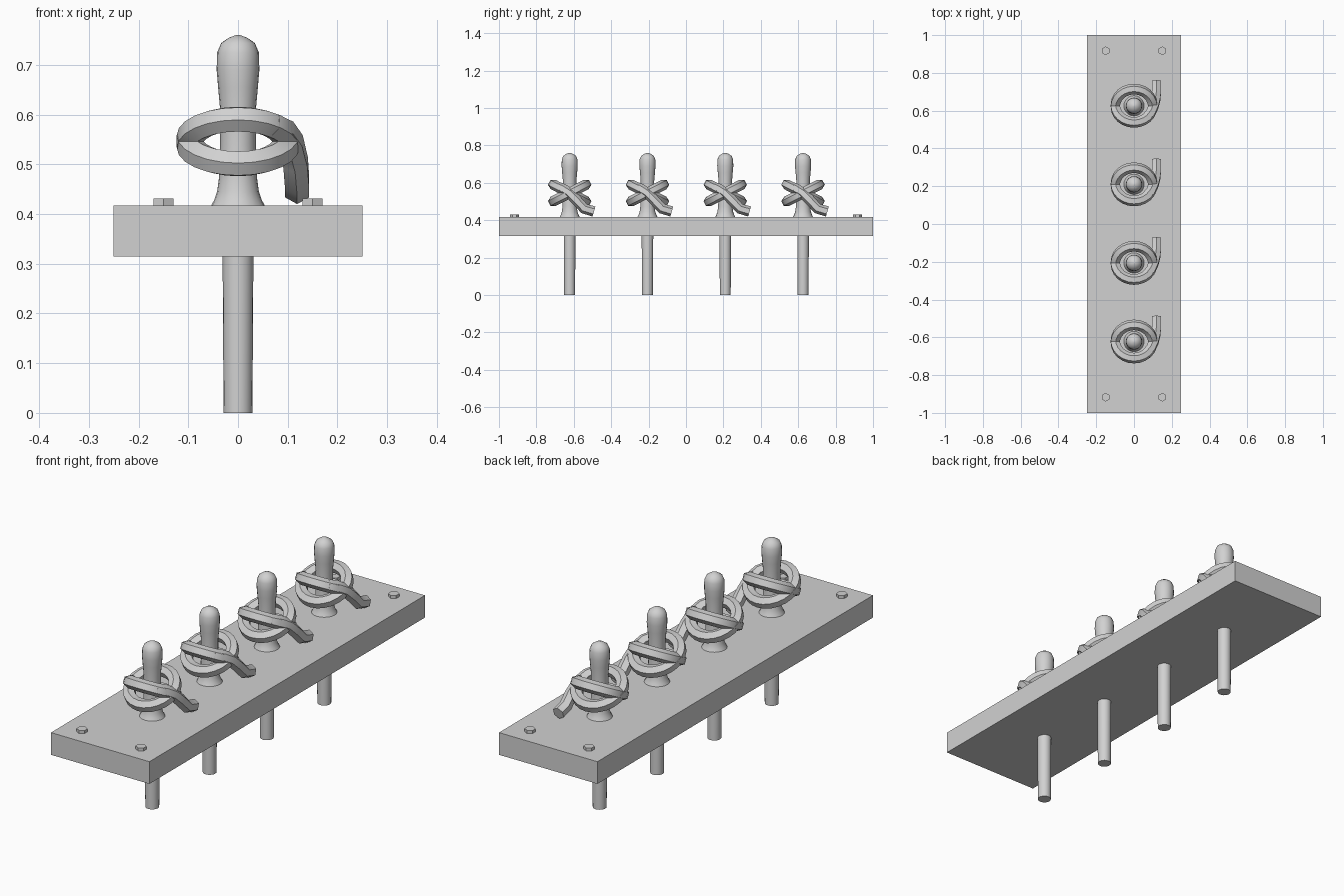
import bpy, bmesh, math
from mathutils import Vector

if "Cube" in bpy.data.objects:
    bpy.data.objects.remove(bpy.data.objects["Cube"])

grey = bpy.data.materials.new("plain grey")
grey.diffuse_color = (0.64, 0.64, 0.64, 1)
grey.use_nodes = True
grey.node_tree.nodes["Principled BSDF"].inputs["Base Color"].default_value = grey.diffuse_color


def finish(name, bm, smooth=True):
    bmesh.ops.recalc_face_normals(bm, faces=bm.faces)
    me = bpy.data.meshes.new(name)
    bm.to_mesh(me)
    bm.free()
    me.materials.append(grey)
    ob = bpy.data.objects.new(name, me)
    bpy.context.collection.objects.link(ob)
    if smooth:
        bpy.ops.object.select_all(action='DESELECT')
        ob.select_set(True)
        bpy.context.view_layer.objects.active = ob
        bpy.ops.object.shade_smooth_by_angle(angle=math.radians(35))
    return ob


def skin(bm, rings, closed):
    """Bridge a list of vertex rings, capping the ends of open ones."""
    n, m = len(rings), len(rings[0])
    for i in range(n if closed else n - 1):
        a, b = rings[i], rings[(i + 1) % n]
        for j in range(m):
            k = (j + 1) % m
            bm.faces.new((a[j], a[k], b[k], b[j]))
    if not closed:
        bm.faces.new(rings[0])
        bm.faces.new(rings[-1])


def hex_tube(bm, pts, normal, r, closed):
    """Sweep a hexagonal rope section along points."""
    n, rings = len(pts), []
    for i, p in enumerate(pts):
        if closed:
            t = pts[(i + 1) % n] - pts[i - 1]
        else:
            t = pts[min(i + 1, n - 1)] - pts[max(i - 1, 0)]
        t.normalize()
        side = t.cross(normal).normalized()
        up = side.cross(t)
        ring = []
        for k in range(6):
            a = math.radians(30 + 60 * k)
            ring.append(bm.verts.new(p + side * (r * math.cos(a)) + up * (r * math.sin(a))))
        rings.append(ring)
    skin(bm, rings, closed)


# Rail plank
bm = bmesh.new()
bmesh.ops.create_cube(bm, size=1)
for v in bm.verts:
    v.co = (v.co.x * 0.5, v.co.y * 2, v.co.z * 0.102 + 0.366)
finish("rail_plank", bm, False)

# Hexagonal bolts at the corners
for x in (-0.15, 0.15):
    for y in (-0.917, 0.917):
        bm = bmesh.new()
        bmesh.ops.create_cone(bm, cap_ends=True, segments=6, radius1=0.023, radius2=0.023, depth=0.03)
        for v in bm.verts:
            v.co += Vector((x, y, 0.416))
        finish("bolt", bm, False)

# Pins with their wrapped ropes
PROFILE = [(0.029, 0), (0.031, 0.315), (0.031, 0.40), (0.055, 0.415), (0.048, 0.428), (0.042, 0.445),
           (0.038, 0.475), (0.036, 0.54), (0.036, 0.61), (0.040, 0.655), (0.043, 0.69),
           (0.042, 0.725), (0.034, 0.744), (0.018, 0.755), (0.004, 0.760)]
TILT, RING_R, ROPE_R, MID_Z = math.radians(27), 0.099, 0.028, 0.546
for i in range(4):
    y0 = (i - 1.5) * 0.416 + 0.002

    bm = bmesh.new()
    rings = []
    for r, z in PROFILE:
        rings.append([bm.verts.new((r * math.cos(k * math.tau / 20), y0 + r * math.sin(k * math.tau / 20), z))
                      for k in range(20)])
    skin(bm, rings, False)
    finish("belaying_pin", bm)

    # Two crossed rope turns
    bm = bmesh.new()
    for s in (1, -1):
        pts = []
        for k in range(24):
            a = k * math.tau / 24
            pts.append(Vector((RING_R * math.cos(a), y0 + RING_R * math.sin(a) * math.cos(TILT),
                               MID_Z - s * RING_R * math.sin(a) * math.sin(TILT))))
        hex_tube(bm, pts, Vector((0, s * math.sin(TILT), math.cos(TILT))), ROPE_R, True)
    finish("rope_turns", bm)

    # Loose tail leaving the front turn and resting near the plank
    bm = bmesh.new()
    tail = [(0.064, -0.068, 0.580), (0.090, -0.036, 0.568), (0.106, 0.0, 0.545),
            (0.116, 0.04, 0.503), (0.119, 0.078, 0.462), (0.119, 0.13, 0.447)]
    hex_tube(bm, [Vector((x, y0 + y, z)) for x, y, z in tail],
             Vector((0, math.sin(TILT), math.cos(TILT))), ROPE_R, False)
    finish("rope_tail", bm)
